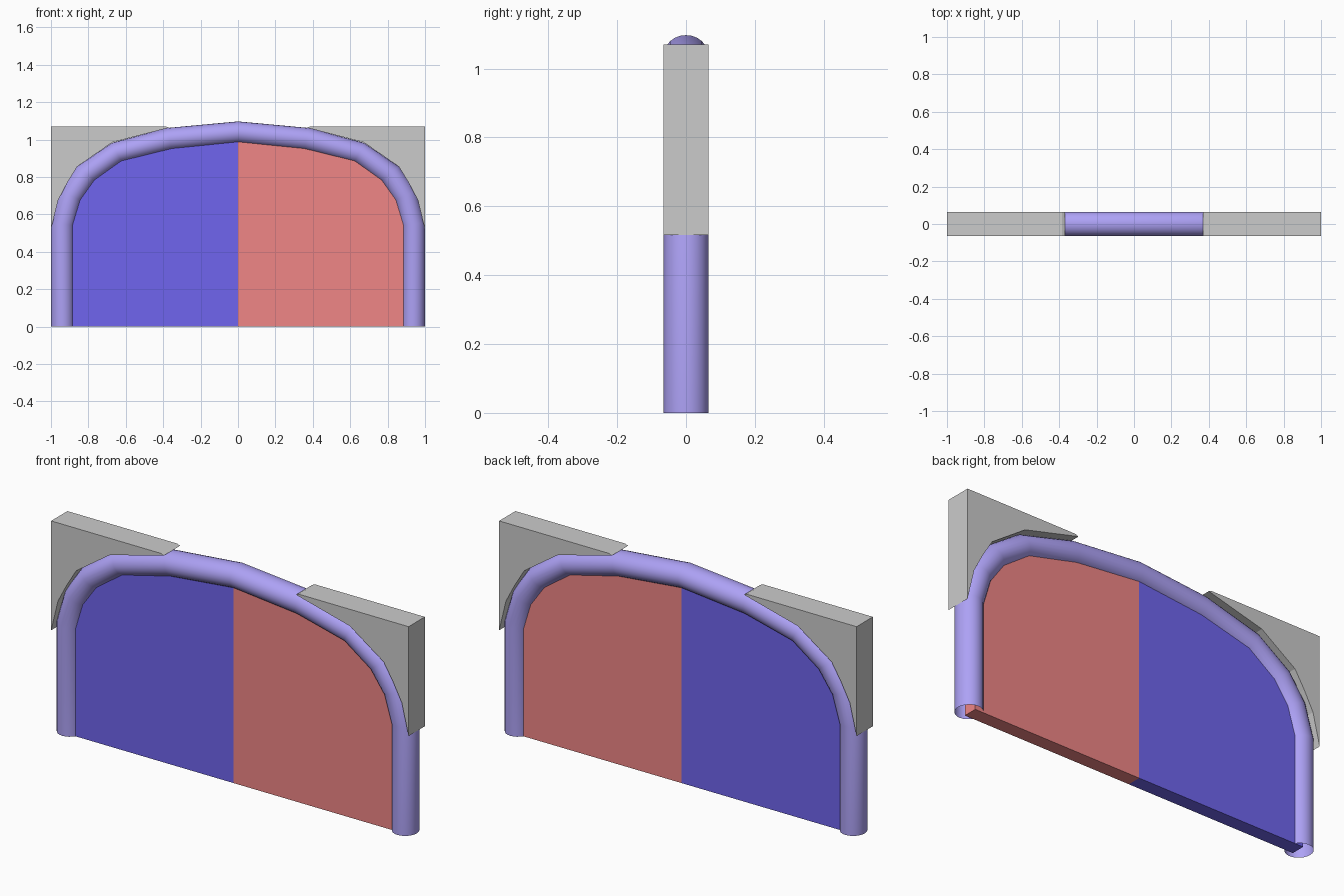
import bpy, bmesh, math

if "Cube" in bpy.data.objects:
    bpy.data.objects.remove(bpy.data.objects["Cube"])

# Half profiles of the arch (x, z), from the foot up to the crown
INNER = [(.875, 0), (.875, .54), (.835, .672), (.76, .777), (.62, .877), (.353, .942), (0, .978)]
OUTER = [(1, 0), (1, .555), (.95, .725), (.86, .855), (.675, .982), (.378, 1.062), (0, 1.097)]
HALF_DEPTH = .065


def material(name, color):
    m = bpy.data.materials.new(name)
    m.diffuse_color = (*color, 1)
    m.use_nodes = True
    m.node_tree.nodes["Principled BSDF"].inputs["Base Color"].default_value = m.diffuse_color
    return m


def make_object(name, bm, mat=None):
    bmesh.ops.recalc_face_normals(bm, faces=bm.faces)
    me = bpy.data.meshes.new(name)
    bm.to_mesh(me)
    bm.free()
    ob = bpy.data.objects.new(name, me)
    bpy.context.collection.objects.link(ob)
    if mat:
        me.materials.append(mat)
    return ob


def slab(name, points, side, half, mat=None):
    """Extrude an x-z outline through y, on the given side of x = 0."""
    bm = bmesh.new()
    face = bm.faces.new([bm.verts.new((side * x, -half, z)) for x, z in points])
    ext = bmesh.ops.extrude_face_region(bm, geom=[face])
    bmesh.ops.translate(bm, vec=(0, 2 * half, 0),
                        verts=[v for v in ext["geom"] if isinstance(v, bmesh.types.BMVert)])
    return make_object(name, bm, mat)


def mirrored(half):
    return half + [(-x, z) for x, z in half[-2::-1]]


# Arched tube with open feet: round rings between inner and outer profiles
SIDES = 24
bm = bmesh.new()
rings = []
for (xi, zi), (xo, zo) in zip(mirrored(INNER), mirrored(OUTER)):
    ring = []
    for k in range(SIDES):
        a = 2 * math.pi * k / SIDES
        t = .5 + .5 * math.cos(a)
        ring.append(bm.verts.new((xi + (xo - xi) * t, HALF_DEPTH * math.sin(a), zi + (zo - zi) * t)))
    rings.append(ring)
for r0, r1 in zip(rings, rings[1:]):
    for k in range(SIDES):
        n = (k + 1) % SIDES
        bm.faces.new((r0[k], r0[n], r1[n], r1[k]))
tube = make_object("arch_tube", bm, material("violet", (.42, .36, .92)))
bpy.context.view_layer.objects.active = tube
tube.select_set(True)
bpy.ops.object.shade_smooth_by_angle(angle=math.radians(40))

# Two-coloured panel, its edge buried in the middle of the tube
middle = [(xi * .55 + xo * .45, zi * .55 + zo * .45) for (xi, zi), (xo, zo) in zip(INNER, OUTER)]
slab("panel_blue", [(0, 0)] + middle, -1, .035, material("blue", (.16, .13, .86)))
slab("panel_red", [(0, 0)] + middle, 1, .035, material("red", (.87, .24, .24)))

# Grey corner blocks hugging the outside of the arch
corner = [(1, .517), (1, 1.07), (.385, 1.07), (.37, 1.063), (.672, .985),
          (.86, .855), (.912, .77), (.962, .675)]
for name, side in (("corner_block_left", -1), ("corner_block_right", 1)):
    slab(name, corner, side, HALF_DEPTH)
